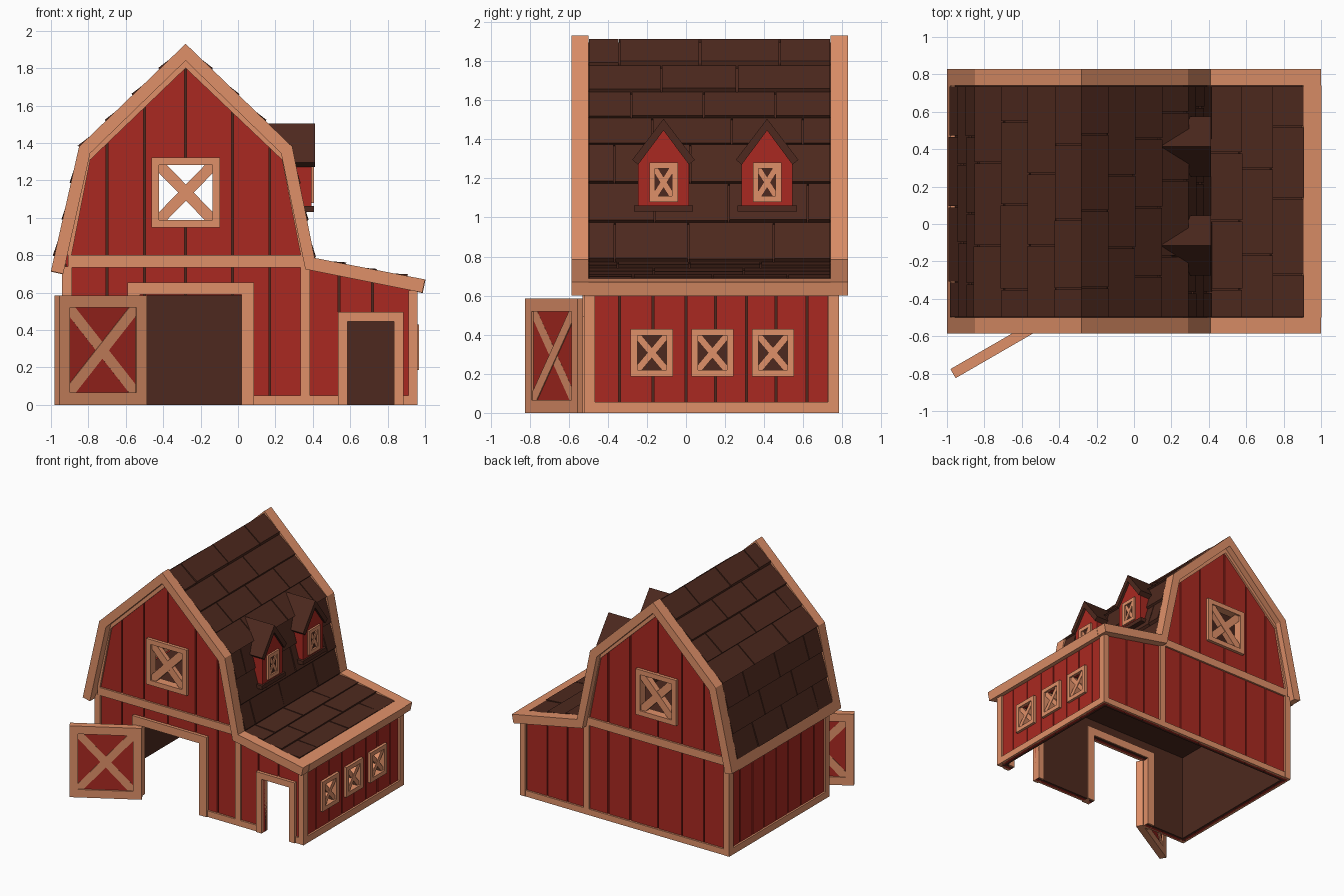
import bpy, bmesh, random
from math import radians

if "Cube" in bpy.data.objects:
    bpy.data.objects.remove(bpy.data.objects["Cube"])

random.seed(4)


def material(name, rgb):
    m = bpy.data.materials.new(name)
    m.diffuse_color = (*rgb, 1)
    m.use_nodes = True
    m.node_tree.nodes["Principled BSDF"].inputs["Base Color"].default_value = m.diffuse_color
    return m


RED = material("red_boards", (0.40, 0.022, 0.015))
TRIM = material("trim", (0.74, 0.28, 0.14))
DARK = material("dark_brown", (0.075, 0.022, 0.013))


def prisms(name, mat, items, axis="y"):
    """One object from (polygon, start, end) items extruded along x or y."""
    bm = bmesh.new()
    for poly, d0, d1 in items:
        rings = [[bm.verts.new((u, d, v) if axis == "y" else (d, u, v)) for u, v in poly]
                 for d in (d0, d1)]
        n = len(poly)
        bm.faces.new(rings[0])
        bm.faces.new(rings[1][::-1])
        for i in range(n):
            j = (i + 1) % n
            bm.faces.new((rings[0][i], rings[0][j], rings[1][j], rings[1][i]))
    bmesh.ops.recalc_face_normals(bm, faces=bm.faces)
    me = bpy.data.meshes.new(name)
    bm.to_mesh(me)
    bm.free()
    me.materials.append(mat)
    ob = bpy.data.objects.new(name, me)
    bpy.context.collection.objects.link(ob)
    return ob


def rect(u0, u1, v0, v1):
    return [(u0, v0), (u1, v0), (u1, v1), (u0, v1)]


def frame(u0, u1, v0, v1, w, sill=True):
    b = v0 + w if sill else v0
    out = [rect(u0, u0 + w, b, v1 - w), rect(u1 - w, u1, b, v1 - w), rect(u0, u1, v1 - w, v1)]
    return out + ([rect(u0, u1, v0, b)] if sill else [])


def beam(a, b, w):
    dx, dy = b[0] - a[0], b[1] - a[1]
    k = w / 2 / (dx * dx + dy * dy) ** 0.5
    nx, ny = -dy * k, dx * k
    return [(a[0] + nx, a[1] + ny), (a[0] - nx, a[1] - ny),
            (b[0] - nx, b[1] - ny), (b[0] + nx, b[1] + ny)]


def crossed_frame(u0, u1, v0, v1, w, bw, d0, d1):
    """Square frame with an X brace, as prism items."""
    e = (d1 - d0) * 0.15
    i = w * 0.9
    return ([(p, d0, d1) for p in frame(u0, u1, v0, v1, w)] +
            [(beam((u0 + i, v0 + i), (u1 - i, v1 - i), bw), d0 + e, d1 - e),
             (beam((u0 + i, v1 - i), (u1 - i, v0 + i), bw), d0 + 1.5 * e, d1 - 1.5 * e)])


def strips(edges, top, holes=(), breaks=(), gap=0.0):
    """Vertical boards under a top line, leaving rectangular holes."""
    cuts = sorted(set(edges) | set(breaks) | {u for h in holes for u in h[:2]})
    out = []
    for a, b in zip(cuts, cuts[1:]):
        m, bot = (a + b) / 2, 0.0
        l = a + gap if a in edges else a
        r = b - gap if b in edges else b
        for h in sorted(holes, key=lambda h: h[2]):
            if h[0] < m < h[1]:
                if h[2] > bot:
                    out.append(rect(l, r, bot, h[2]))
                bot = h[3]
        out.append([(l, bot), (r, bot), (r, top(r)), (l, top(l))])
    return out


# Roof profile: outer and inner lines, left eave to shed eave
OUT = [(-1, .715), (-.85, 1.38), (-.28, 1.93), (.29, 1.38), (.41, .785), (1, .67)]
INN = [(-.935, .70), (-.79, 1.345), (-.28, 1.84), (.23, 1.345), (.36, .725), (.985, .60)]
Y0, Y1 = -0.5, 0.74


def lerp(a, b, t):
    return (a[0] + (b[0] - a[0]) * t, a[1] + (b[1] - a[1]) * t)


def on_roof(i, j, t, k):
    return lerp(lerp(OUT[i], OUT[j], t), lerp(INN[i], INN[j], t), k)


def roof_top(u):
    for a, b in zip(INN, INN[1:]):
        if a[0] <= u <= b[0]:
            return a[1] + (b[1] - a[1]) * (u - a[0]) / (b[0] - a[0]) + 0.015
    return 0.6


# Roof core, barge boards and eave boards
core = [lerp(o, n, 0.4) for o, n in zip(OUT, INN)]
prisms("roof_core", DARK, [(core + INN[::-1], Y0, Y1)])
prisms("barge_boards", TRIM, [(OUT + INN[::-1], -.585, Y0), (OUT + INN[::-1], Y1, .83)])
prisms("eave_boards", TRIM, [([on_roof(i, j, t, k) for t, k in ((s, 0), (1.005, 0), (1.005, 1.03), (s, 1.03))],
                              Y0, Y1) for i, j, s in ((1, 0, .88), (4, 5, .84))])

# Shingles, each row tipped up at its lower edge with staggered joints
shingles = []
for i, j, rows, end in ((2, 1, 4, 1), (1, 0, 3, .88), (2, 3, 4, 1), (3, 4, 3, 1), (4, 5, 3, .84)):
    for r in range(rows):
        t0, t1 = end * r / rows, end * (r + 1) / rows
        first = (0.18, 0.36)[r % 2] + random.uniform(-.05, .05)
        joints = [Y0]
        y = Y0 + first
        while y < Y1 - 0.1:
            joints.append(y)
            y += random.uniform(.36, .46)
        joints.append(Y1)
        for a, b in zip(joints, joints[1:]):
            lift = random.uniform(-.14, -.02)
            quad = [on_roof(i, j, t, k) for t, k in ((t0, .5), (t1, .5), (t1, lift), (t0, .2))]
            shingles.append((quad, a + .004, b - .004))
prisms("shingles", DARK, shingles)

# Front and back walls
X_EDGES = [-.925, -.7, -.5, -.28, -.03, .17, .36, .54, .72, .945]
BREAKS = [p[0] for p in INN[1:-1]]
WINDOW = (-.425, -.13, .985, 1.285)
DOORS = [(-.53, .02, 0, .585), (.585, .835, 0, .445)]
GABLE = [(-.89, .80), (-.79, 1.31), (-.28, 1.80), (.235, 1.31), (.335, .80)]
gable_in = [(-.915, .80)] + INN[1:4] + [(.375, .80)]
for side, face, s, doors in (("front", -.505, 1, DOORS), ("back", .765, -1, [])):
    holes = [WINDOW] + doors
    prisms(side + "_boards", RED, [(p, face, face + .02 * s)
                                   for p in strips(X_EDGES, roof_top, holes, BREAKS, .005)])
    prisms(side + "_lining", DARK, [(p, face + .02 * s, face + .04 * s)
                                    for p in strips(X_EDGES, roof_top, holes, BREAKS)])
    base = [(-.89, -.59), (.085, .335), (.385, .535), (.885, .915)] if doors else [(-.89, .335), (.385, .915)]
    trim = [rect(a, b, 0, .05) for a, b in base]
    trim += [rect(-.91, .37, .735, .80), rect(.335, .385, 0, .735), gable_in + GABLE[::-1]]
    prisms(side + "_trim", TRIM, [(p, face - .015 * s, face + .005 * s) for p in trim])
    a, b = sorted((face - .025 * s, face + .045 * s))
    prisms(side + "_gable_window", TRIM, crossed_frame(-.462, -.095, .947, 1.322, .04, .06, a, b))

# Door surrounds
surround = frame(-.59, .085, 0, .655, .066, False) + frame(.535, .885, 0, .495, .05, False)
prisms("door_surrounds", TRIM, [(p, -.53, -.455) for p in surround])

# Side walls
Y_EDGES = [-.505, -.34, -.17, .0, .15, .31, .46, .62, .765]
WIN_Y = (-.175, .135, .445)
for side, face, s, top, holes in (
        ("right", .945, -1, .62, [(c - .08, c + .08, .215, .395) for c in WIN_Y]),
        ("left", -.925, 1, .735, [])):
    prisms(side + "_boards", RED, [(p, face, face + .02 * s)
                                   for p in strips(Y_EDGES, lambda u: top, holes, gap=.005)], "x")
    prisms(side + "_lining", DARK, [(p, face + .02 * s, face + .04 * s)
                                    for p in strips(Y_EDGES, lambda u: top, holes)], "x")
    prisms(side + "_base_trim", TRIM, [(rect(-.47, .73, 0, .055), face - .015 * s, face + .005 * s)], "x")
prisms("shed_windows", TRIM, [it for c in WIN_Y for it in
                              crossed_frame(c - .108, c + .108, .185, .43, .034, .035, .9, .967)], "x")

# Corner posts and loft floor
prisms("corner_posts", TRIM, [(rect(a, b, 0, h), d, d + .055) for a, b, h in
                              ((-.94, -.887, .74), (.912, .96, .61)) for d in (-.521, .727)])
prisms("loft_floor", DARK, [(rect(-.9, .37, .725, .745), -.47, .73)])

# Open barn door, hinged at the left jamb
panel = prisms("barn_door_panel", RED, [(rect(-.5, -.04, .04, .545), -.015, .015)])
braces = prisms("barn_door_frame", TRIM, crossed_frame(-.54, 0, 0, .585, .065, .06, -.028, .028))
for ob in (panel, braces):
    ob.location = (-.5, -.53, 0)
    ob.rotation_euler.z = radians(30)

# Dormers
for n, c in enumerate((-.115, .415)):
    def at(pts):
        return [(c + u, v) for u, v in pts]
    prisms(f"dormer_body_{n}", RED, [(at([(-.13, 1.05), (.13, 1.05), (.13, 1.285), (0, 1.465), (-.13, 1.285)]),
                                      .1, .392)], "x")
    prisms(f"dormer_roof_{n}", DARK, [(at([(-.16, 1.295), (0, 1.505), (.16, 1.295), (.13, 1.27), (0, 1.445),
                                           (-.13, 1.27)]), .1, .412)], "x")
    prisms(f"dormer_sill_{n}", DARK, [(rect(c - .152, c + .152, 1.03, 1.062), .3, .405)], "x")
    prisms(f"dormer_pane_{n}", DARK, [(rect(c - .06, c + .06, 1.1, 1.26), .38, .394)], "x")
    prisms(f"dormer_window_{n}", TRIM, crossed_frame(c - .073, c + .073, 1.08, 1.28, .03, .026, .37, .407), "x")
